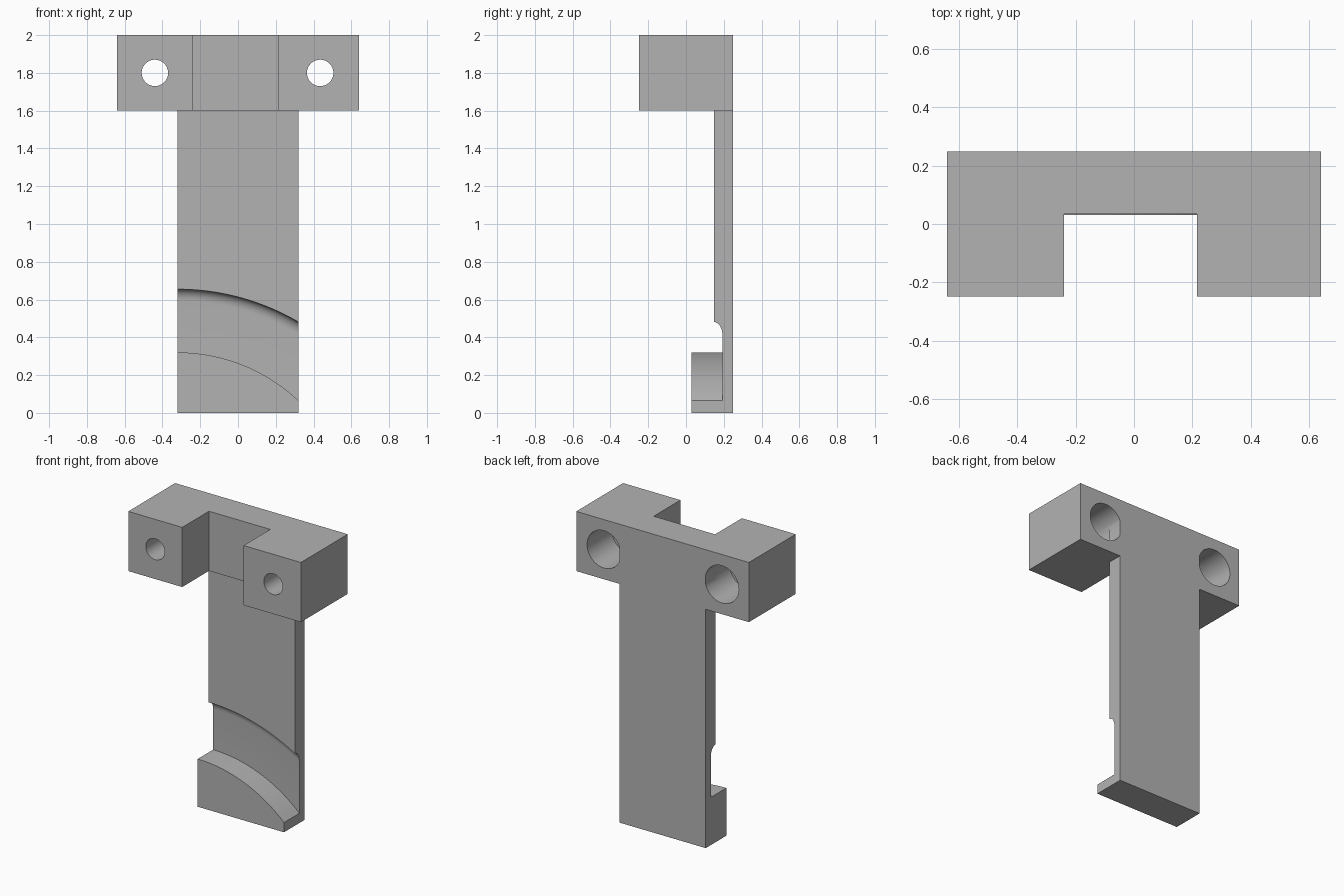
import bpy, bmesh, math
from mathutils import Matrix

if "Cube" in bpy.data.objects:
    bpy.data.objects.remove(bpy.data.objects["Cube"], do_unlink=True)

grey = bpy.data.materials.new("plain grey")
grey.use_nodes = True
grey.diffuse_color = (0.45, 0.45, 0.45, 1)
grey.node_tree.nodes["Principled BSDF"].inputs["Base Color"].default_value = grey.diffuse_color

BACK, FRONT, FLOOR, TOE = 0.248, 0.147, 0.193, 0.03
HALF = 0.32


def make_object(name, bm):
    bmesh.ops.recalc_face_normals(bm, faces=bm.faces[:])
    mesh = bpy.data.meshes.new(name)
    bm.to_mesh(mesh)
    bm.free()
    mesh.materials.append(grey)
    ob = bpy.data.objects.new(name, mesh)
    bpy.context.collection.objects.link(ob)
    return ob


def loft(name, rings):
    """Skin a row of matching closed sections and cap both ends."""
    bm = bmesh.new()
    rows = [[bm.verts.new(p) for p in ring] for ring in rings]
    for a, b in zip(rows, rows[1:]):
        for i in range(len(a)):
            j = (i + 1) % len(a)
            bm.faces.new((a[i], a[j], b[j], b[i]))
    bm.faces.new(rows[0])
    bm.faces.new(rows[-1])
    return make_object(name, bm)


def bore(x, radius, y0, y1):
    bm = bmesh.new()
    bmesh.ops.create_cone(
        bm, cap_ends=True, segments=48, radius1=radius, radius2=radius, depth=y1 - y0,
        matrix=Matrix.Translation((x, (y0 + y1) / 2, 1.8)) @ Matrix.Rotation(math.pi / 2, 4, "X"))
    ob = make_object("bore_cutter", bm)
    ob.hide_render = True
    return ob


def combine(target, other, operation):
    mod = target.modifiers.new("combine", "BOOLEAN")
    mod.operation, mod.solver, mod.object = operation, "EXACT", other
    bpy.ops.object.select_all(action="DESELECT")
    bpy.context.view_layer.objects.active = target
    target.select_set(True)
    bpy.ops.object.modifier_apply(modifier=mod.name)
    bpy.data.objects.remove(other, do_unlink=True)


# Mounting head: notched outline raised to a block
outline = [(-0.64, BACK), (-0.64, -BACK), (-0.24, -BACK), (-0.24, 0.035),
           (0.215, 0.035), (0.215, -BACK), (0.64, -BACK), (0.64, BACK)]
bracket = loft("bracket", [[(x, y, z) for x, y in outline] for z in (1.6, 2.0)])

# Screw holes with wide counterbores from the back
for x in (-0.44, 0.435):
    combine(bracket, bore(x, 0.07, -0.4, 0.4), "DIFFERENCE")
    combine(bracket, bore(x, 0.125, BACK - 0.26, 0.4), "DIFFERENCE")

# Shank: side section swept across x, with concentric arcs for toe and groove
ARC_Z, TOE_R, GROOVE_R, FILLET = -0.61, 0.93, 1.265, 0.06
STEPS, ROUND = 40, 8


def arc_height(x, radius):
    return ARC_Z + math.sqrt(radius ** 2 - (x + HALF) ** 2)


def section(x):
    ring = [(BACK, 0), (TOE, 0), (TOE, arc_height(x, TOE_R)), (FLOOR, arc_height(x, TOE_R))]
    for i in range(ROUND + 1):
        a = i / ROUND * math.pi / 2
        y = FRONT + (FLOOR - FRONT) * math.cos(a)
        ring.append((y, arc_height(x, GROOVE_R - FILLET * (1 - math.sin(a)))))
    ring += [(FRONT, 1.95), (BACK, 1.95)]
    return [(x, y, z) for y, z in ring]


shank = loft("shank", [section(-HALF + 2 * HALF * i / STEPS) for i in range(STEPS + 1)])
combine(bracket, shank, "UNION")

bpy.ops.object.select_all(action="DESELECT")
bracket.select_set(True)
bpy.context.view_layer.objects.active = bracket
bpy.ops.object.shade_smooth_by_angle(angle=math.radians(30))
